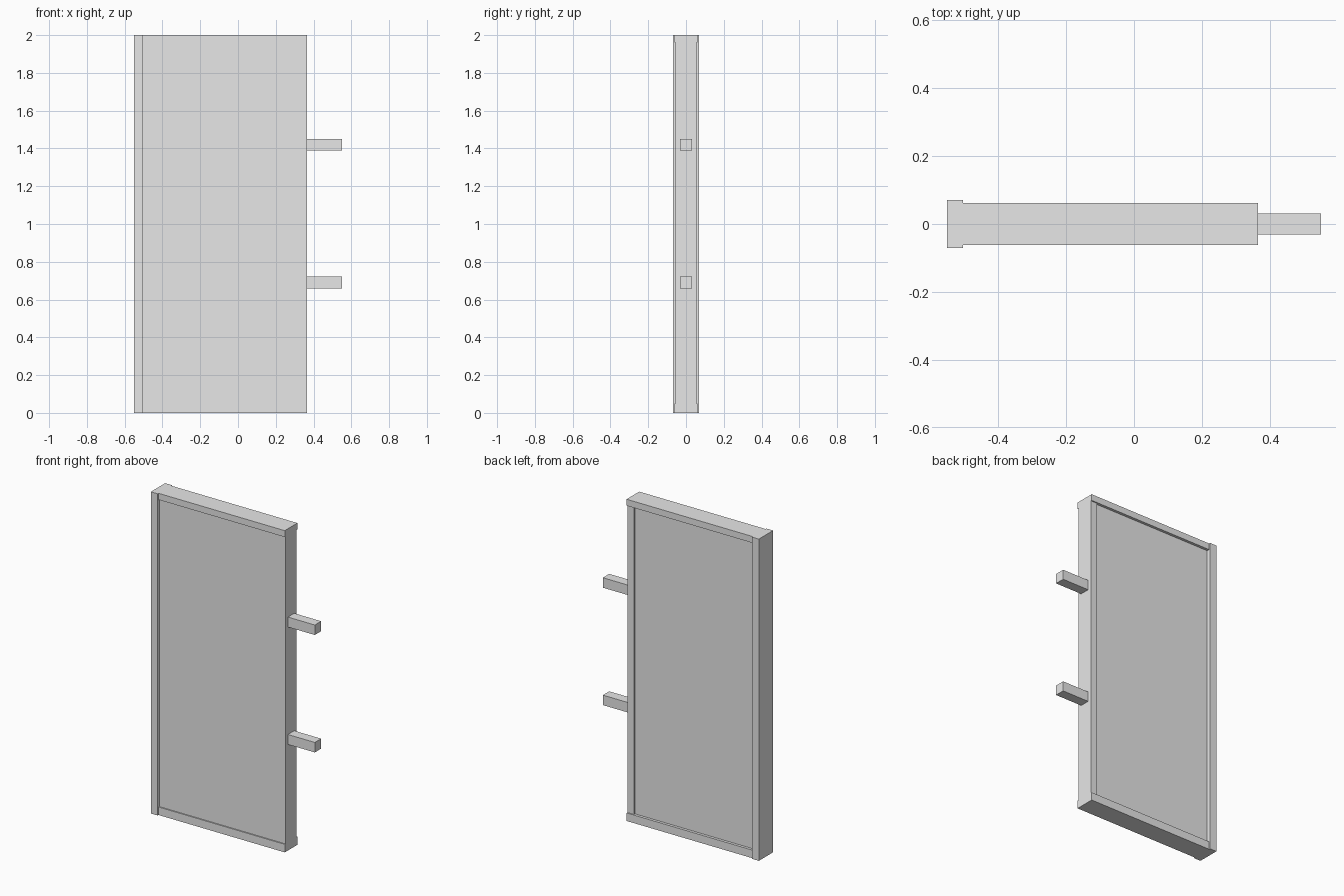
import bpy

cube = bpy.data.objects.get("Cube")
if cube:
    bpy.data.objects.remove(cube, do_unlink=True)

# Single plain grey
grey = bpy.data.materials.new("plain grey")
grey.use_nodes = True
colour = (0.8, 0.8, 0.8, 1)
grey.diffuse_color = colour
grey.node_tree.nodes["Principled BSDF"].inputs["Base Color"].default_value = colour


def box(name, x, y, z):
    """Flat-shaded box given its (low, high) range on each axis."""
    bpy.ops.mesh.primitive_cube_add(size=1)
    ob = bpy.context.object
    ob.name = name
    ob.location = [(lo + hi) / 2 for lo, hi in (x, y, z)]
    ob.scale = [hi - lo for lo, hi in (x, y, z)]
    bpy.ops.object.transform_apply(location=True, rotation=False, scale=True)
    ob.data.materials.append(grey)
    return ob


HALF = 0.55
POST_IN = -0.503
EDGE = 0.365
STILE_IN = EDGE - 0.047
LOW, HIGH = 0.05, 1.96
RAIL = (-0.062, 0.062)
STILE = (-0.055, 0.055)

# Thick post on one side, rails across top and bottom, thinner stile opposite
box("hinge_post", (-HALF, POST_IN), (-0.07, 0.07), (0, 2))
box("bottom_rail", (POST_IN, EDGE), RAIL, (0, LOW))
box("top_rail", (POST_IN, EDGE), RAIL, (HIGH, 2))
box("edge_stile", (STILE_IN, EDGE), STILE, (LOW, HIGH))

# Panel flush with the stile in front, recessed at the back
box("panel", (POST_IN, STILE_IN), (STILE[0], 0.045), (LOW, HIGH))

# Two square pegs sticking out of the stile
for name, z in (("lower_peg", 0.69), ("upper_peg", 1.42)):
    box(name, (EDGE, HALF), (-0.031, 0.031), (z - 0.031, z + 0.031))
